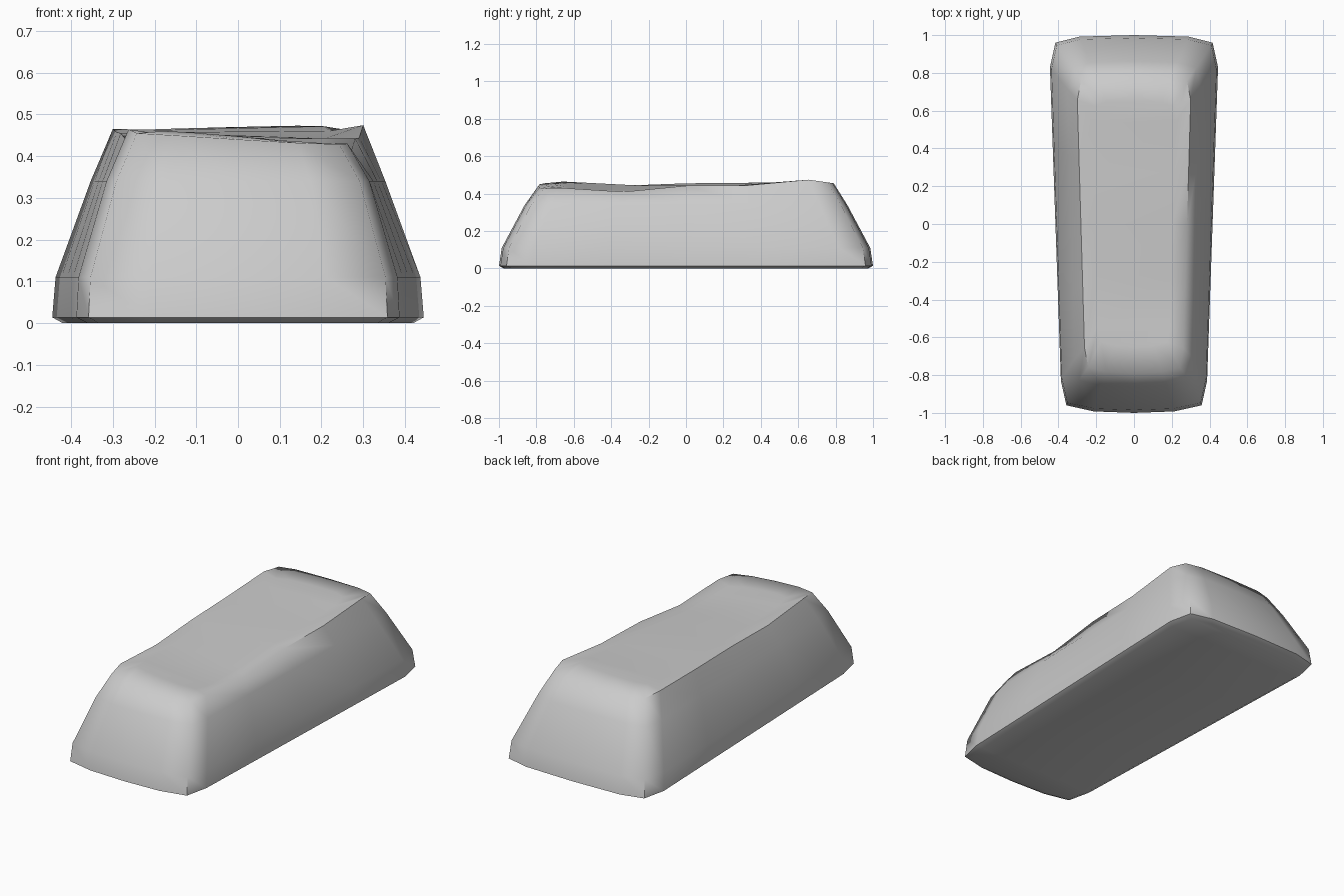
import bpy, bmesh, math

if "Cube" in bpy.data.objects:
    bpy.data.objects.remove(bpy.data.objects["Cube"])

# Right half of the rounded plan outline, back to front (fractions of width, length)
HALF = [(0, 1), (.65, .992), (.935, .96), (1, .83), (1, .42), (1, 0),
        (1, -.42), (1, -.83), (.925, -.96), (.55, -.992), (0, -1)]
PLAN = HALF + [(-x, y) for x, y in HALF[-2:0:-1]]

# Worn top: heights along y on the left and right edges
YS = [-.79, -.65, -.40, 0, .42, .65, .79]
LEFT = [.452, .465, .440, .455, .458, .465, .455]
RIGHT = [.428, .430, .403, .442, .445, .475, .455]


def sample(vals, y):
    y = max(YS[0], min(YS[-1], y))
    for i in range(len(YS) - 1):
        if y <= YS[i + 1]:
            t = (y - YS[i]) / (YS[i + 1] - YS[i])
            return vals[i] + t * (vals[i + 1] - vals[i])


def top_z(x, y):
    t = max(0, min(1, (x + .2) / .4))
    return sample(LEFT, y) * (1 - t) + sample(RIGHT, y) * t


def ring(bm, z, back_w, front_w, length):
    verts = []
    for fx, fy in PLAN:
        t = max(0, min(1, (fy + .83) / 1.66))
        x, y = fx * (front_w + (back_w - front_w) * t), fy * length
        verts.append(bm.verts.new((x, y, top_z(x, y) if z is None else z)))
    return verts


def cap(bm, r):
    # quad strips joining the two long sides
    n = len(r)
    for i in range(n // 2):
        quad = [r[i], r[i + 1], r[-i - 1], r[-i]]
        if i == 0:
            quad = [r[0], r[1], r[-1]]
        elif i == n // 2 - 1:
            quad = [r[i], r[i + 1], r[-i]]
        bm.faces.new(quad)


# Tapered bar: underside, rim, flared sides, shoulder, top edge, inner top
bm = bmesh.new()
rings = [ring(bm, *p) for p in [
    (0, .42, .36, .975), (.014, .445, .387, 1), (.11, .437, .382, .985),
    (.34, .353, .315, .862), (None, .30, .262, .79), (None, .22, .19, .65)]]
n = len(PLAN)
for a, b in zip(rings, rings[1:]):
    for i in range(n):
        j = (i + 1) % n
        bm.faces.new((a[i], a[j], b[j], b[i]))
cap(bm, rings[0])
cap(bm, rings[-1])
bmesh.ops.recalc_face_normals(bm, faces=bm.faces)
mesh = bpy.data.meshes.new("bar")
bm.to_mesh(mesh)
bm.free()
bar = bpy.data.objects.new("bar", mesh)
bpy.context.collection.objects.link(bar)
bpy.context.view_layer.objects.active = bar
bar.select_set(True)
bpy.ops.object.shade_smooth_by_angle(angle=math.radians(60))
